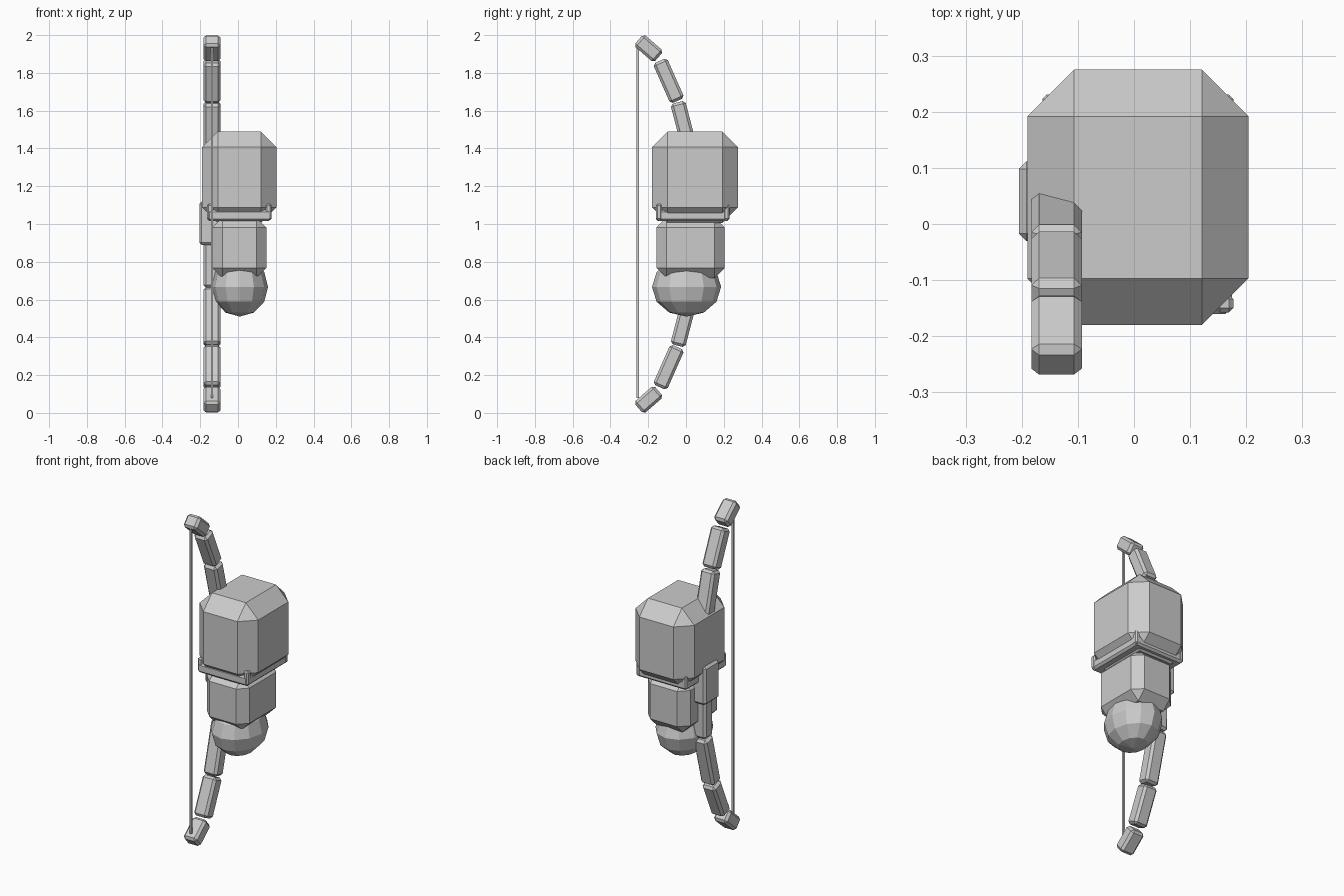
import bpy, bmesh, math
from mathutils import Vector

if "Cube" in bpy.data.objects:
    bpy.data.objects.remove(bpy.data.objects["Cube"])


def bevel_box(name, lo, hi, bevel):
    """Flat-shaded box between two corners, all edges chamfered."""
    lo, hi = Vector(lo), Vector(hi)
    size = hi - lo
    bm = bmesh.new()
    bmesh.ops.create_cube(bm, size=1)
    bmesh.ops.scale(bm, vec=size, verts=bm.verts)
    if bevel:
        bmesh.ops.bevel(bm, geom=bm.edges[:], offset=bevel, segments=1,
                        profile=0.5, affect='EDGES')
    mesh = bpy.data.meshes.new(name)
    bm.to_mesh(mesh)
    bm.free()
    ob = bpy.data.objects.new(name, mesh)
    ob.location = (lo + hi) / 2
    bpy.context.collection.objects.link(ob)
    return ob


def limb(name, a, b, width, thick, bevel=0.014):
    """Chamfered bar between two (y, z) points in the bow plane."""
    dy, dz = b[0] - a[0], b[1] - a[1]
    length = math.hypot(dy, dz)
    half = Vector((width, thick, length)) / 2
    ob = bevel_box(name, -half, half, bevel)
    ob.location = (BOW_X, (a[0] + b[0]) / 2, (a[1] + b[1]) / 2)
    ob.rotation_euler.x = math.atan2(-dy, dz)
    return ob


BOW_X = -0.138

# Bow limbs, mirrored about z = 1
segments = [
    ((-0.251, 1.976), (-0.145, 1.884)),
    ((-0.139, 1.864), (-0.045, 1.652)),
    ((-0.044, 1.644), (0.035, 1.342)),
    ((0.037, 1.338), (0.040, 1.09)),
]
for i, (a, b) in enumerate(segments):
    limb(f"upper_limb_{i}", a, b, 0.09, 0.081)
    limb(f"lower_limb_{i}", (a[0], 2 - a[1]), (b[0], 2 - b[1]), 0.09, 0.081)

# Grip and bowstring
bevel_box("bow_grip", (-0.205, -0.03, 0.888), (-0.071, 0.111, 1.12), 0.013)
bevel_box("bowstring", (-0.144, -0.261, 0.08), (-0.132, -0.249, 1.94), 0)

# Stacked body blocks
bevel_box("upper_block", (-0.19, -0.18, 1.005), (0.204, 0.275, 1.49), 0.083)
bevel_box("lower_block", (-0.136, -0.157, 0.715), (0.15, 0.205, 1.035), 0.053)

# Rim between the blocks, with a small pin on each corner
bevel_box("rim", (-0.163, -0.16, 1.015), (0.175, 0.23, 1.075), 0.012)
for x in (-0.147, 0.161):
    for y in (-0.142, 0.215):
        bevel_box("rim_pin", (x - 0.016, y - 0.016, 1.02),
                  (x + 0.016, y + 0.016, 1.105), 0.008)

# Faceted ball at the bottom
bpy.ops.mesh.primitive_uv_sphere_add(segments=12, ring_count=6, radius=1,
                                     location=(0.009, 0.003, 0.667))
ball = bpy.context.object
ball.name = "bottom_ball"
ball.scale = (0.15, 0.183, 0.157)
